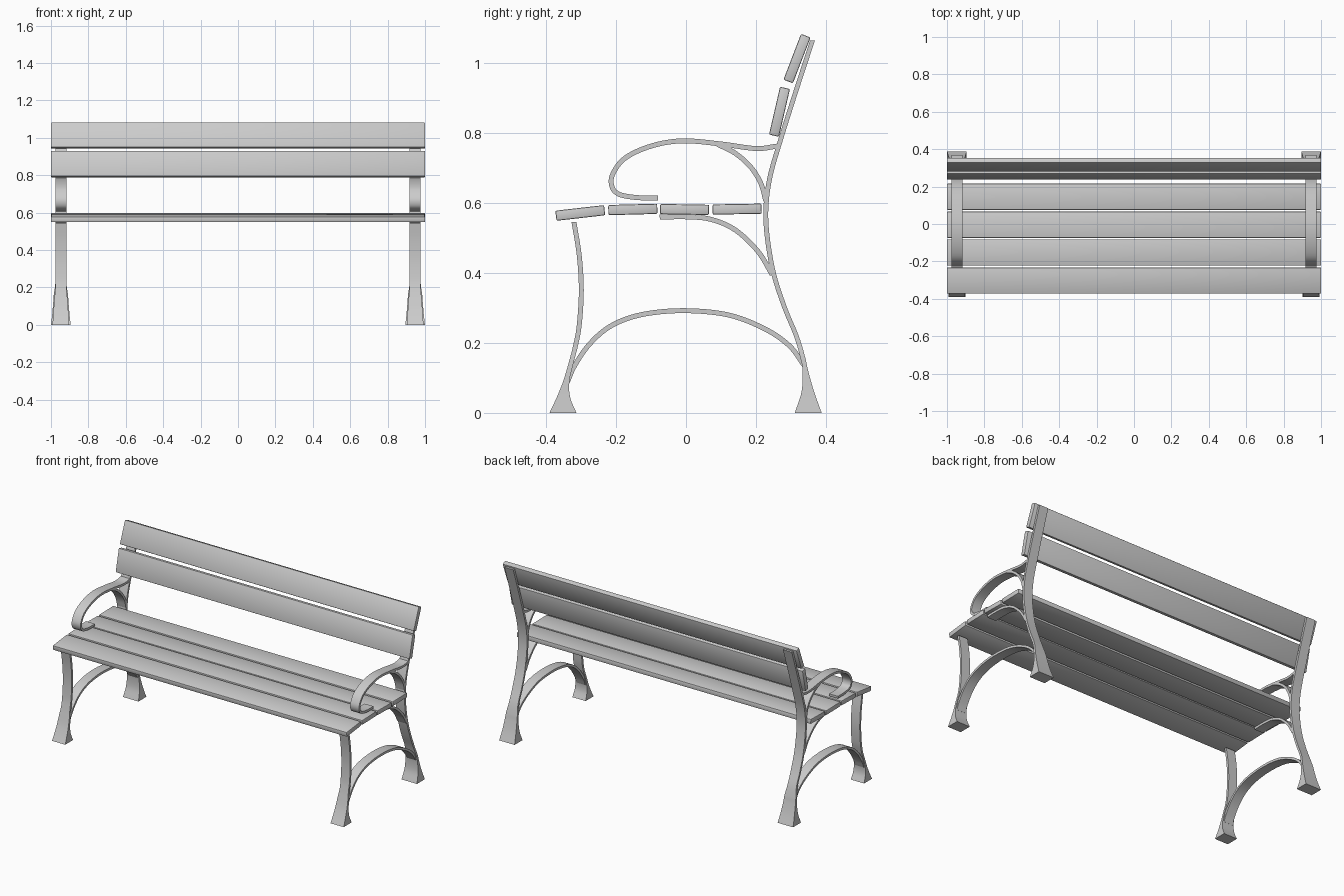
import bpy, bmesh
from math import radians
from mathutils import Vector

if "Cube" in bpy.data.objects:
    bpy.data.objects.remove(bpy.data.objects["Cube"])

SIDE_X = 0.947   # centre of each iron side frame
T, W = 0.014, 0.06  # usual strip thickness and width


def finish(name, bm, smooth_angle=35):
    bmesh.ops.recalc_face_normals(bm, faces=bm.faces)
    mesh = bpy.data.meshes.new(name)
    bm.to_mesh(mesh)
    bm.free()
    ob = bpy.data.objects.new(name, mesh)
    bpy.context.collection.objects.link(ob)
    bpy.ops.object.select_all(action='DESELECT')
    ob.select_set(True)
    bpy.context.view_layer.objects.active = ob
    bpy.ops.object.shade_smooth_by_angle(angle=radians(smooth_angle))
    return ob


def spline(pts, steps=6):
    """Catmull-Rom through points (y, z, thickness, width)."""
    p = [2 * pts[0] - pts[1]] + pts + [2 * pts[-1] - pts[-2]]
    out = []
    for i in range(1, len(p) - 2):
        a, b, c, d = p[i - 1:i + 3]
        for s in range(steps):
            t = s / steps
            out.append(0.5 * (2 * b + (c - a) * t + (2 * a - 5 * b + 4 * c - d) * t * t
                              + (3 * b - a - 3 * c + d) * t ** 3))
    return out + [pts[-1]]


def strip(name, pts, upright=False):
    """Flat iron bar swept along a side-view path, mirrored to both ends."""
    path = spline([Vector(tuple(p) + (T, W)[len(p) - 2:]) for p in pts])
    bm = bmesh.new()
    rings = []
    for i, q in enumerate(path):
        tan = path[min(i + 1, len(path) - 1)] - path[max(i - 1, 0)]
        n = Vector((1, 0)) if upright else Vector((-tan[1], tan[0])).normalized()
        h, w = n * q[2] / 2, q[3] / 2
        rings.append([bm.verts.new((SIDE_X + sx * w, q[0] + sn * h[0], q[1] + sn * h[1]))
                      for sx, sn in ((-1, -1), (1, -1), (1, 1), (-1, 1))])
    for a, b in zip(rings, rings[1:]):
        for k in range(4):
            bm.faces.new((a[k], a[(k + 1) % 4], b[(k + 1) % 4], b[k]))
    bm.faces.new(rings[0])
    bm.faces.new(rings[-1])
    ob = finish(name, bm)
    ob.modifiers.new("both_sides", 'MIRROR')


def slat(name, y, z, tilt):
    """Wooden board running the full length of the bench."""
    bm = bmesh.new()
    bmesh.ops.create_cube(bm, size=1)
    bmesh.ops.scale(bm, vec=(2.0, 0.14, 0.029), verts=bm.verts)
    bmesh.ops.bevel(bm, geom=bm.edges[:], offset=0.004, segments=2,
                    profile=0.5, affect='EDGES')
    ob = finish(name, bm)
    ob.location = (0, y, z)
    ob.rotation_euler.x = radians(tilt)


# Seat and back boards
for i, (y, z, tilt) in enumerate([(-0.302, 0.571, 6.5), (-0.152, 0.581, 1.5),
                                  (-0.004, 0.581, -1), (0.146, 0.582, 1)]):
    slat(f"seat_slat_{i + 1}", y, z, tilt)
slat("back_slat_lower", 0.267, 0.86, 77)
slat("back_slat_upper", 0.317, 1.012, 69)

# Rear leg rising into the back post, with a flared foot
strip("rear_leg_and_back_post", [
    (0.349, 0, 0.077, 0.105), (0.348, 0.06, 0.036, 0.092), (0.341, 0.12, 0.016, 0.082),
    (0.333, 0.16, T, 0.076), (0.315, 0.22), (0.282, 0.30), (0.251, 0.395), (0.233, 0.495),
    (0.228, 0.58), (0.239, 0.67), (0.267, 0.77), (0.311, 0.91), (0.361, 1.063)], True)

# Front leg with a flared foot
strip("front_leg", [
    (-0.3515, 0, 0.077, 0.09), (-0.350, 0.045, 0.038, 0.083), (-0.342, 0.09, 0.018, 0.077),
    (-0.329, 0.14, T, 0.07), (-0.316, 0.19), (-0.305, 0.25), (-0.299, 0.35),
    (-0.305, 0.45), (-0.32, 0.545)], True)

# Arch tying the legs together
strip("leg_arch", [
    (-0.338, 0.09), (-0.318, 0.135), (-0.275, 0.197), (-0.215, 0.248), (-0.13, 0.28),
    (-0.01, 0.292), (0.12, 0.28), (0.225, 0.24), (0.295, 0.192), (0.338, 0.135)])

# Curled armrest and its brace
strip("armrest", [
    (0.26, 0.762), (0.20, 0.755), (0.10, 0.768), (-0.01, 0.777), (-0.10, 0.762),
    (-0.175, 0.727), (-0.21, 0.68), (-0.211, 0.645), (-0.19, 0.624), (-0.14, 0.615),
    (-0.08, 0.614)])
strip("armrest_brace", [
    (0.09, 0.767), (0.14, 0.742), (0.185, 0.702), (0.214, 0.655), (0.228, 0.605)])

# Brace under the seat
strip("seat_brace", [
    (-0.075, 0.559), (0.0, 0.56), (0.07, 0.553), (0.14, 0.523), (0.205, 0.462), (0.246, 0.395)])
